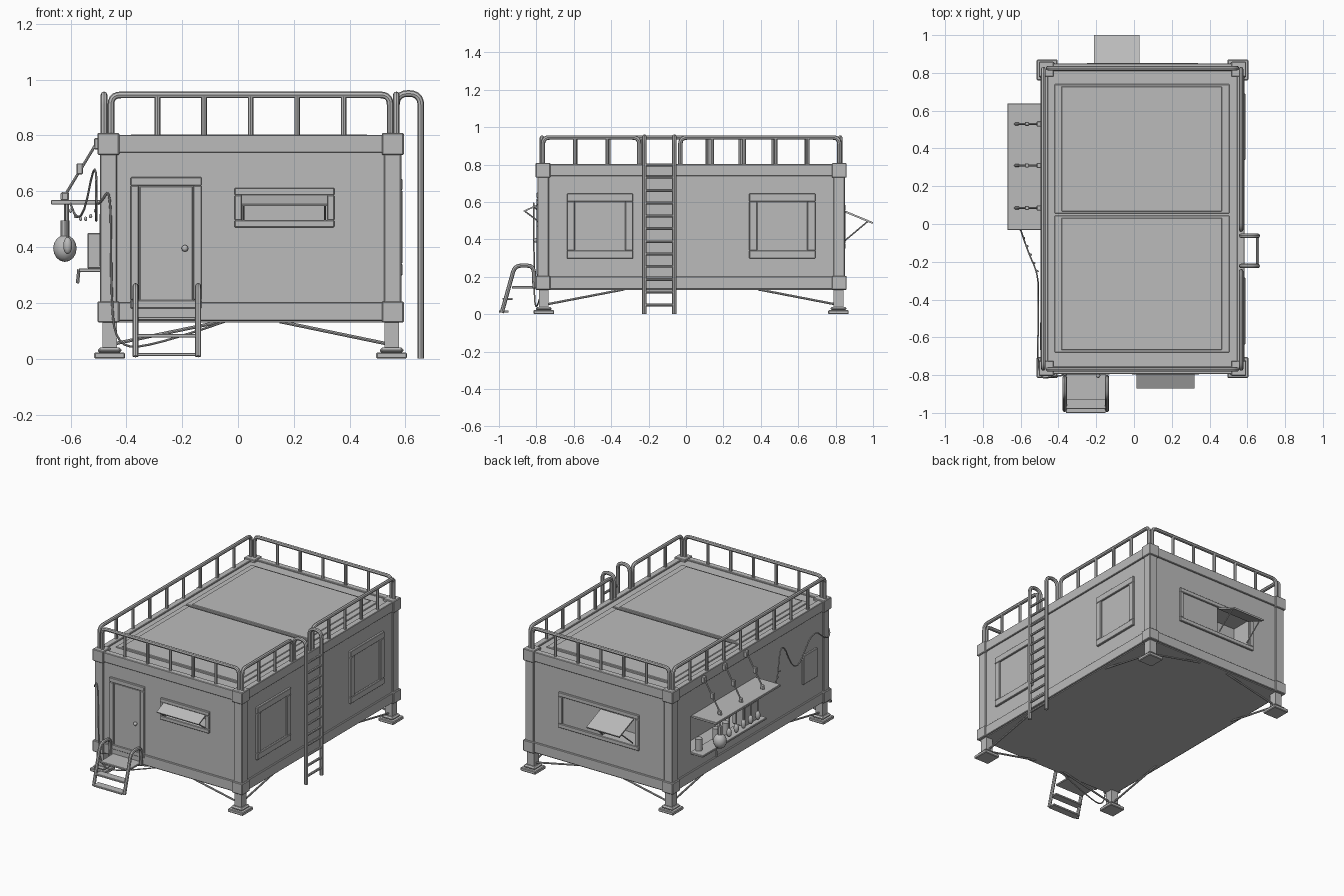
import bpy, bmesh, math
from mathutils import Vector

if "Cube" in bpy.data.objects:
    bpy.data.objects.remove(bpy.data.objects["Cube"])

GREY = (0.5, 0.5, 0.5, 1)
mat = bpy.data.materials.new("plain grey")
mat.use_nodes = True
mat.diffuse_color = GREY
mat.node_tree.nodes["Principled BSDF"].inputs["Base Color"].default_value = GREY

# Body extents: outer faces of the frame beams
X0, X1, Y0, Y1, Z0, Z1 = -0.495, 0.585, -0.795, 0.85, 0.13, 0.805
MX, MY = (X0 + X1) / 2, (Y0 + Y1) / 2


def add(name, mesh, smooth=False):
    ob = bpy.data.objects.new(name, mesh)
    bpy.context.collection.objects.link(ob)
    mesh.materials.clear()
    mesh.materials.append(mat)
    if smooth:
        bpy.ops.object.select_all(action="DESELECT")
        ob.select_set(True)
        bpy.context.view_layer.objects.active = ob
        bpy.ops.object.shade_smooth_by_angle(angle=math.radians(40))
    return ob


def from_bmesh(name, bm, smooth=False):
    bmesh.ops.recalc_face_normals(bm, faces=bm.faces)
    mesh = bpy.data.meshes.new(name)
    bm.to_mesh(mesh)
    bm.free()
    return add(name, mesh, smooth)


def box(name, x, y, z, bevel=0):
    bm = bmesh.new()
    bmesh.ops.create_cube(bm, size=1)
    for v in bm.verts:
        v.co = [(a + b) / 2 + c * (b - a) for c, (a, b) in zip(v.co, (x, y, z))]
    if bevel:
        bmesh.ops.bevel(bm, geom=bm.edges[:], offset=bevel, segments=1, affect="EDGES")
    return from_bmesh(name, bm)


def plate(name, a, b, x, thick):
    """Sloped board spanning x, running from (y, z) point a to b."""
    bm = bmesh.new()
    n = Vector((b[1] - a[1], a[0] - b[0])).normalized() * thick / 2
    prof = [(p[0] + s * n.x, p[1] + s * n.y) for p, s in ((a, 1), (b, 1), (b, -1), (a, -1))]
    face = bm.faces.new([bm.verts.new((x[0], y, z)) for y, z in prof])
    ext = bmesh.ops.extrude_face_region(bm, geom=[face])["geom"]
    bmesh.ops.translate(bm, vec=(x[1] - x[0], 0, 0),
                        verts=[v for v in ext if isinstance(v, bmesh.types.BMVert)])
    return from_bmesh(name, bm)


def tube(name, pts, r, bend=0, sides=2, spline="POLY"):
    """Pipe along pts; inner corners are rounded by the bend length."""
    pts = [Vector(p) for p in pts]
    path = [pts[0]]
    for a, p, c in zip(pts, pts[1:], pts[2:]):
        if bend:
            s, e = p + (a - p).normalized() * bend, p + (c - p).normalized() * bend
            path += [s.lerp(p, t / 5).lerp(p.lerp(e, t / 5), t / 5) for t in range(6)]
        else:
            path.append(p)
    path.append(pts[-1])
    cu = bpy.data.curves.new(name, "CURVE")
    cu.dimensions, cu.bevel_depth, cu.bevel_resolution = "3D", r, sides
    cu.use_fill_caps, cu.resolution_u = True, 5
    sp = cu.splines.new(spline)
    sp.points.add(len(path) - 1)
    for q, p in zip(sp.points, path):
        q.co = (*p, 1)
    if spline == "NURBS":
        sp.use_endpoint_u, sp.order_u = True, 3
    tmp = bpy.data.objects.new(name, cu)
    bpy.context.collection.objects.link(tmp)
    mesh = bpy.data.meshes.new_from_object(tmp.evaluated_get(bpy.context.evaluated_depsgraph_get()))
    bpy.data.objects.remove(tmp)
    return add(name, mesh, True)


def ball(name, c, size, squash=1):
    bm = bmesh.new()
    bmesh.ops.create_uvsphere(bm, u_segments=12, v_segments=8, radius=size)
    for v in bm.verts:
        v.co = Vector((v.co.x, v.co.y, v.co.z * squash)) + Vector(c)
    return from_bmesh(name, bm, True)


def frame(name, axis, pos, u, v, w, bevel=0.003):
    """Four bars around a rectangle; pos is the span on the wall axis."""
    bars = [((u[0], u[1]), (v[0], v[0] + w)), ((u[0], u[1]), (v[1] - w, v[1])),
            ((u[0], u[0] + w), (v[0] + w, v[1] - w)), ((u[1] - w, u[1]), (v[0] + w, v[1] - w))]
    for a, b in bars:
        box(name, *((pos, a, b) if axis == "x" else (a, pos, b)), bevel)


# Main body with window and hatch recesses
body = box("body", (X0 + .01, X1 - .01), (Y0 + .01, Y1 - .01), (Z0, Z1 - .015))
for name, x, y, z in (("front_window_cut", (.015, .32), (-.9, -.68), (.495, .59)),
                      ("back_window_cut", (-.22, .03), (.7, .95), (.375, .56)),
                      ("hatch_cut", (-.6, -.37), (-.03, .64), (.31, .565))):
    cutter = box(name, x, y, z)
    cutter.hide_render = True
    mod = body.modifiers.new(name, "BOOLEAN")
    mod.operation, mod.solver, mod.object = "DIFFERENCE", "EXACT", cutter
    bpy.context.view_layer.objects.active = body
    bpy.ops.object.modifier_apply(modifier=name)
    bpy.data.objects.remove(cutter)

# Frame beams, posts, corner blocks, legs, feet and braces
for y, s in ((Y0, 1), (Y1, -1)):
    for z in ((Z0 + .005, .202), (.738, Z1 - .003)):
        box("end_beam", (X0 + .06, X1 - .06), sorted((y, y + s * .04)), z, .003)
for x, s in ((X0, 1), (X1, -1)):
    for z in ((Z0 + .005, .202), (.738, Z1 - .003)):
        box("side_beam", sorted((x, x + s * .04)), (Y0 + .06, Y1 - .06), z, .003)
for x, sx in ((X0, 1), (X1, -1)):
    for y, sy in ((Y0, 1), (Y1, -1)):
        def span(a, s, lo, hi):
            return sorted((a + s * lo, a + s * hi))
        box("corner_post", span(x, sx, 0, .062), span(y, sy, 0, .062), (Z0, Z1), .004)
        for z in ((Z0, .205), (.73, Z1 + .004)):
            box("corner_block", span(x, sx, -.009, .07), span(y, sy, -.009, .07), z, .004)
        cx, cy = x + sx * .035, y + sy * .035
        box("leg", (cx - .026, cx + .026), (cy - .026, cy + .026), (.03, Z0 + .01))
        box("foot_pad", (cx - .055, cx + .055), (cy - .055, cy + .055), (0, .022), .004)
        box("foot_cap", (cx - .042, cx + .042), (cy - .042, cy + .042), (.02, .04), .008)
        tube("brace", [(cx, cy, .05), (cx + sx * .4, cy, Z0 + .003)], .006)
        tube("brace", [(cx, cy, .05), (cx, cy + sy * .43, Z0 + .003)], .006)

# Roof: rim, ridged border and two panels with a seam
box("roof_sheet", (X0 + .03, X1 - .03), (Y0 + .03, Y1 - .03), (.77, .793))
for y in ((-.68, .045), (.055, .74)):
    box("roof_panel", (-.42, .505), y, (.79, .799), .003)
    box("roof_inner_panel", (-.385, .465), (y[0] + .012, y[1] - .012), (.795, .803), .003)

# Roof railings
TOP, R = .945, .012


def railing(name, a, b, posts):
    a, b = Vector(a), Vector(b)
    up = Vector((0, 0, TOP - .8))
    base = [p + Vector((0, 0, .8)) for p in (a, b)]
    tube(name, [base[0], base[0] + up, base[1] + up, base[1]], R, .035)
    for i in range(1, posts + 1):
        p = base[0].lerp(base[1], i / (posts + 1))
        tube(name + "_post", [p, p + up], .01)


railing("front_railing", (-.455, -.77, 0), (.545, -.77, 0), 5)
railing("back_railing", (-.455, .825, 0), (.545, .825, 0), 5)
railing("right_railing", (-.48, -.765, 0), (-.48, .82, 0), 8)
railing("left_railing_front", (.567, -.765, 0), (.567, -.25, 0), 2)
railing("left_railing_back", (.567, -.03, 0), (.567, .82, 0), 4)

# Ladder
for y in (-.222, -.062):
    tube("ladder_rail", [(.655, y, 0), (.655, y, .95), (.567, y, .95), (.567, y, .8)], R, .043)
for i in range(12):
    z = .05 + i * .068
    tube("ladder_rung", [(.655, -.222, z), (.655, -.062, z)], .008)

# Front door
frame("door_frame", "y", (Y0 - .003, Y0 + .015), (-.385, -.13), (.18, .65), .03)
box("door", (-.353, -.162), (Y0 + .003, Y0 + .03), (.205, .618), .003)
ball("door_knob", (-.19, Y0 - .008, .395), .012)

# Front window with raised flap and struts
frame("front_window_frame", "y", (Y0 - .003, Y0 + .015), (-.012, .345), (.47, .612), .026)
plate("front_window_flap", (-.795, .583), (-.868, .55), (.012, .32), .008)
for x in (.02, .312):
    tube("front_flap_strut", [(x, -.86, .55), (x, -.79, .497)], .004)

# Back window: fixed pane and raised flap
frame("back_window_frame", "y", (Y1 - .012, Y1 + .003), (-.25, .34), (.35, .585), .028)
box("back_window_pane", (.03, .315), (Y1 - .02, Y1 - .007), (.375, .56), .003)
plate("back_window_flap", (.848, .55), (.998, .488), (-.212, .03), .01)
for x in (-.2, .02):
    tube("back_flap_strut", [(x, .97, .495), (x, .845, .39)], .004)

# Side windows
for y in (-.46, .515):
    frame("side_window_frame", "x", (X1 - .015, X1 + .004), (y - .177, y + .177), (.298, .645), .042)
    box("side_window_pane", (X1 - .02, X1 - .006), (y - .135, y + .135), (.34, .603), .002)

# Serving hatch: awning, stays and counter
box("hatch_awning", (-.67, X0 + .01), (-.032, .637), (.553, .568), .002)
box("hatch_counter", (-.57, X0 + .02), (-.03, .637), (.31, .323), .002)
for y in (.085, .31, .53):
    tube("awning_stay", [(-.62, y, .585), (-.505, y, .775)], .005)
    box("stay_buckle", (-.578, -.556), (y - .01, y + .01), (.66, .7), .003)
    box("stay_foot", (-.635, -.605), (y - .008, y + .008), (.565, .598), .006)
    box("stay_wall_plate", (-.515, X0 + .01), (y - .014, y + .014), (.75, .79), .003)
box("side_wall_plate", (X0 - .002, X0 + .015), (-.67, -.52), (.33, .52), .003)

# Goods: hanging sack, utensils and a small stove
ball("sack", (-.62, .53, .395), .042, 1.15)
tube("sack_neck", [(-.62, .53, .43), (-.62, .53, .495)], .016)
tube("sack_string", [(-.62, .53, .49), (-.62, .53, .56)], .003)
for i in range(5):
    y = .12 + i * .075
    tube("utensil_handle", [(-.61, y, .555), (-.61, y, .43)], .005)
    ball("utensil_head", (-.61, y, .405), .016, 1.9)
box("stove", (-.54, -.45), (.02, .16), (.323, .45), .004)
for y in (.3, .4, .58):
    tube("jar", [(-.5, y, .323), (-.5, y, .4)], .022, sides=3)
tube("counter_hook", [(-.57, .5, .32), (-.575, .5, .27)], .006)

# Hanging power cable with small bulbs
swag = [(-.6, -.03, .555), (-.565, -.14, .44), (-.505, -.27, .76), (-.508, -.42, .42),
        (-.508, -.6, .68), (-.51, -.74, .55), (-.49, -.815, .56), (-.455, -.815, .62),
        (-.455, -.812, .25), (-.44, -.81, .04), (-.3, -.79, .045), (-.04, -.77, .135)]
tube("power_cable", swag, .004, spline="NURBS")
for i in range(6):
    t = i / 5
    ball("bulb", (-.6 + .09 * t, -.03 - .22 * t, .53 - .12 * t * (1 - t)), .006, 1.3)

# Entry steps
for x in (-.367, -.143):
    tube("step_handrail", [(x, -.985, .008), (x, -.915, .26), (x, -.815, .26), (x, -.81, .14)], .011, .035)
box("step_landing", (-.36, -.15), (-.93, -.79), (.138, .15), .002)
for y, z in ((-.958, .082), (-.978, .015)):
    box("step_tread", (-.36, -.15), (y - .022, y + .03), (z - .006, z + .006), .002)
